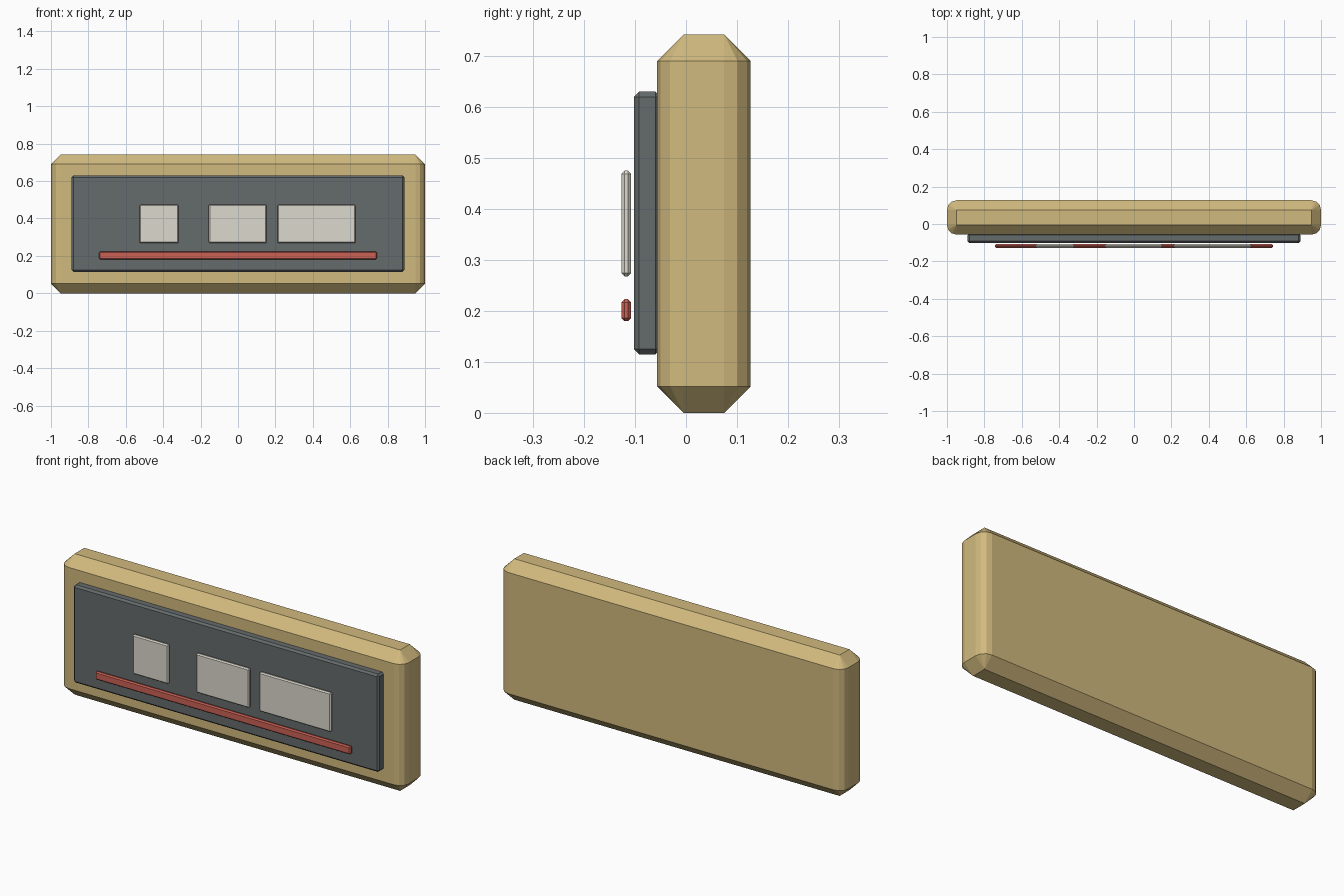
import bpy
import bmesh
from math import sin, cos, pi

default_cube = bpy.data.objects.get("Cube")
if default_cube:
    bpy.data.objects.remove(default_cube, do_unlink=True)


def make_material(name, rgb):
    mat = bpy.data.materials.new(name)
    mat.use_nodes = True
    color = (*rgb, 1)
    mat.diffuse_color = color
    mat.node_tree.nodes["Principled BSDF"].inputs["Base Color"].default_value = color
    return mat


def chamfered_block(name, xs, ys, zs, cut, mat, segments=1):
    """Block with chamfered top and bottom and vertical corners rounded in segments."""
    bm = bmesh.new()
    z_low, z_high = zs
    for x, sx in zip(xs, (-1, 1)):
        for y, sy in zip(ys, (-1, 1)):
            cx, cy = x - sx * cut, y - sy * cut
            for z in (z_low, z_high):
                bm.verts.new((cx, cy, z))
            for i in range(segments + 1):
                a = i / segments * pi / 2
                for z in (z_low + cut, z_high - cut):
                    bm.verts.new((cx + sx * cut * cos(a), cy + sy * cut * sin(a), z))
    bmesh.ops.convex_hull(bm, input=bm.verts[:])
    bmesh.ops.dissolve_limit(bm, angle_limit=0.01, verts=bm.verts[:], edges=bm.edges[:])
    bmesh.ops.recalc_face_normals(bm, faces=bm.faces[:])
    mesh = bpy.data.meshes.new(name)
    bm.to_mesh(mesh)
    bm.free()
    mesh.materials.append(mat)
    obj = bpy.data.objects.new(name, mesh)
    bpy.context.collection.objects.link(obj)
    return obj


tan = make_material("tan", (0.64, 0.49, 0.21))
charcoal = make_material("charcoal", (0.13, 0.147, 0.15))
off_white = make_material("off_white", (0.71, 0.69, 0.61))
red = make_material("red", (0.60, 0.12, 0.09))

# Sign board with wide chamfers and rounded upright corners
chamfered_block("board", (-1, 1), (-0.057, 0.127), (0, 0.742), 0.052, tan, segments=3)

# Dark panel set into the front of the board
chamfered_block("front_panel", (-0.89, 0.89), (-0.102, -0.05), (0.115, 0.63), 0.01, charcoal)

# Pale tiles and the red bar, floating just in front of the panel
front_depth = (-0.127, -0.108)
tiles = {"right": (-0.527, -0.318), "middle": (-0.157, 0.153), "left": (0.211, 0.628)}
for side, span in tiles.items():
    chamfered_block(side + "_tile", span, front_depth, (0.268, 0.475), 0.006, off_white)
chamfered_block("accent_bar", (-0.743, 0.743), front_depth, (0.18, 0.223), 0.006, red)
